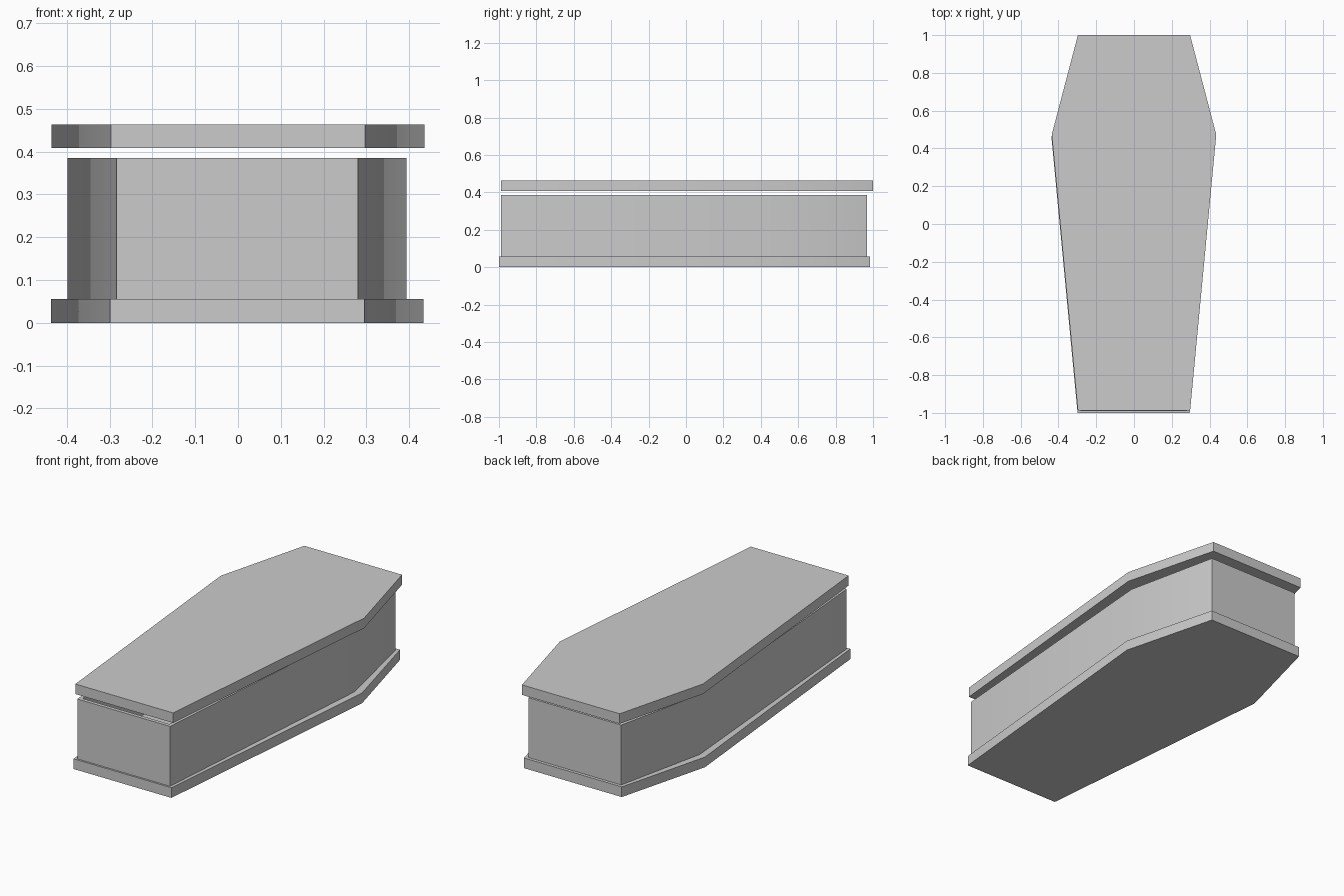
import bpy, bmesh

if "Cube" in bpy.data.objects:
    bpy.data.objects.remove(bpy.data.objects["Cube"])


def outline(half_end, half_mid, y0, y1, cx):
    """Six-sided coffin outline, counter-clockwise, widest near the head."""
    ym = y0 + 0.735 * (y1 - y0)
    right = [(half_end, y0), (half_mid, ym), (half_end, y1)]
    left = [(-x, y) for x, y in reversed(right)]
    return [(x + cx, y) for x, y in right + left]


def prism(name, points, z0, z1, capped=True):
    bm = bmesh.new()
    low = [bm.verts.new((x, y, z0)) for x, y in points]
    high = [bm.verts.new((x, y, z1)) for x, y in points]
    n = len(points)
    for i in range(n):
        j = (i + 1) % n
        bm.faces.new((low[i], low[j], high[j], high[i]))
    if capped:
        bm.faces.new(high)
        bm.faces.new(low[::-1])
    mesh = bpy.data.meshes.new(name)
    bm.to_mesh(mesh)
    bm.free()
    obj = bpy.data.objects.new(name, mesh)
    bpy.context.collection.objects.link(obj)
    return obj


# Base plinth
base = prism("base", outline(0.297, 0.435, -1.0, 0.985, -0.002), 0.0, 0.056)

# Hollow walls, open at the top
walls = prism("walls", outline(0.282, 0.396, -0.99, 0.968, -0.002), 0.056, 0.385, capped=False)
shell = walls.modifiers.new("thickness", 'SOLIDIFY')
shell.thickness = 0.02
shell.offset = -1
shell.use_even_offset = True

# Raised lid
lid = prism("lid", outline(0.297, 0.4355, -0.988, 1.0, 0.0), 0.408, 0.463)

# Soft side bends, sharp corners and rims
for obj in (base, walls, lid):
    bpy.ops.object.select_all(action='DESELECT')
    obj.select_set(True)
    bpy.context.view_layer.objects.active = obj
    if obj.modifiers:
        bpy.ops.object.modifier_apply(modifier="thickness")
    bpy.ops.object.shade_smooth_by_angle()
